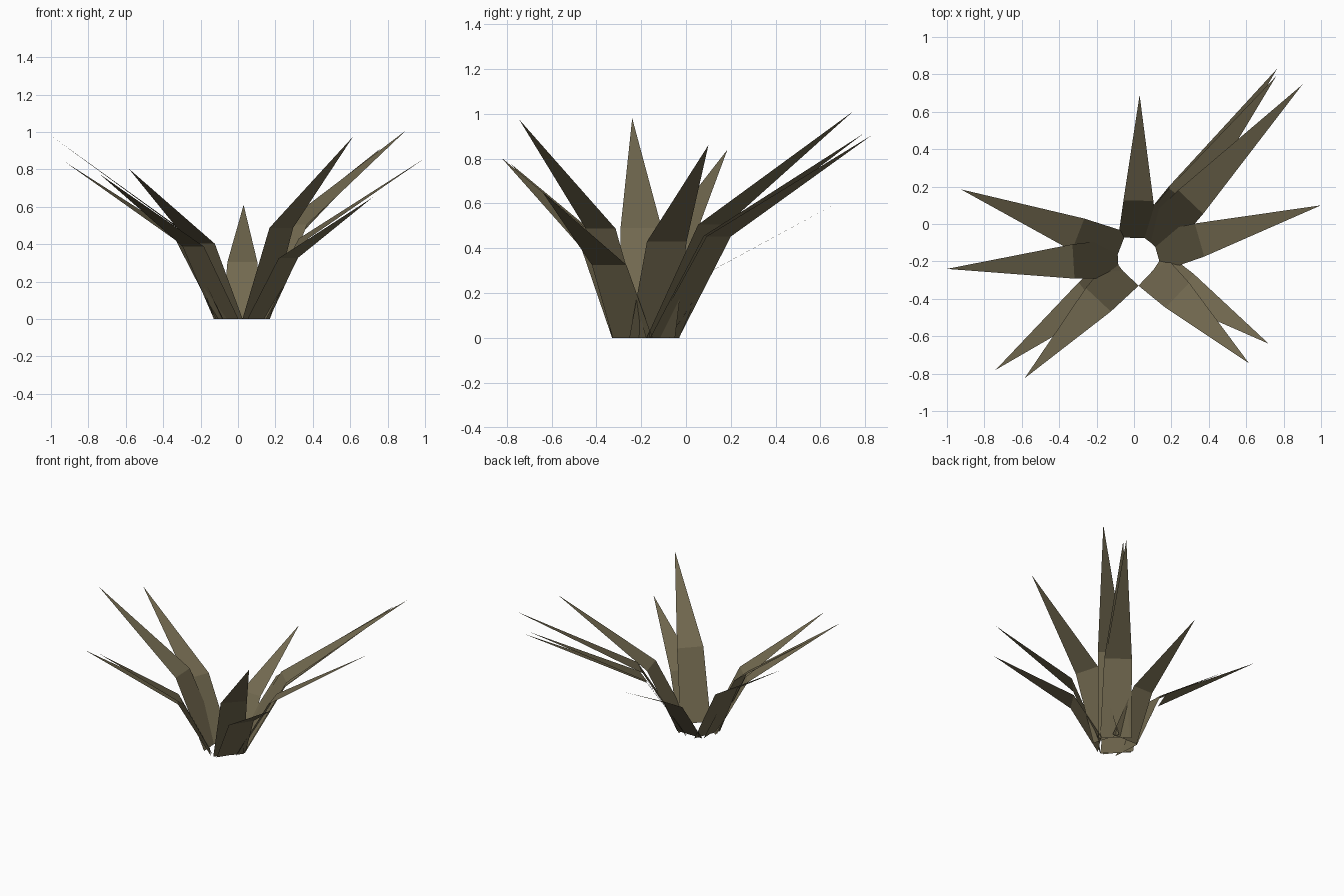
import bpy
import math
from mathutils import Vector

if "Cube" in bpy.data.objects:
    bpy.data.objects.remove(bpy.data.objects["Cube"])

# One dull olive-brown leaf colour
leaf_mat = bpy.data.materials.new("dry_leaf")
leaf_mat.diffuse_color = (0.17, 0.143, 0.08, 1.0)
leaf_mat.use_nodes = True
leaf_mat.node_tree.nodes["Principled BSDF"].inputs["Base Color"].default_value = leaf_mat.diffuse_color

CENTRE = Vector((0.02, -0.18, 0.0))
BASE_RADIUS = 0.106   # distance of each leaf foot from the plant centre
BASE_HALF = 0.106     # half the width of a leaf foot


def make_leaf(name, tip, mid_half=0.092):
    """Flat leaf: steep strip from the ground, then a bent pointed blade."""
    tip = Vector(tip)
    flat = Vector((tip.x - CENTRE.x, tip.y - CENTRE.y, 0))
    reach = flat.length
    out = flat.normalized()
    side = Vector((-out.y, out.x, 0))
    mid_radius = BASE_RADIUS + 0.26 * (reach - BASE_RADIUS)
    foot = CENTRE + out * BASE_RADIUS
    bend = CENTRE + out * mid_radius + Vector((0, 0, tip.z * 0.5))
    verts = [foot - side * BASE_HALF, foot + side * BASE_HALF,
             bend + side * mid_half, bend - side * mid_half, tip]
    mesh = bpy.data.meshes.new(name)
    # Faces wind so the upper, inner side is the front
    mesh.from_pydata(verts, [], [(0, 3, 2, 1), (3, 4, 2)])
    if mesh.polygons[1].normal.z < 0:
        mesh.flip_normals()
    mesh.materials.append(leaf_mat)
    obj = bpy.data.objects.new(name, mesh)
    bpy.context.collection.objects.link(obj)
    return obj


# Leaf tips, counter-clockwise from the right
tips = [
    (1.00, 0.10, 0.86),
    (0.90, 0.745, 1.01),
    (0.76, 0.79, 0.91),
    (0.765, 0.83, 0.905),
    (0.03, 0.69, 0.61),
    (-0.925, 0.185, 0.84),
    (-1.00, -0.24, 0.98),
    (-0.74, -0.78, 0.775),
    (-0.585, -0.825, 0.805),
    (0.615, -0.745, 0.975),
    (0.72, -0.64, 0.65),
]
for i, tip in enumerate(tips):
    make_leaf(f"leaf_{i + 1}", tip, 0.08 if i == 4 else 0.092)
